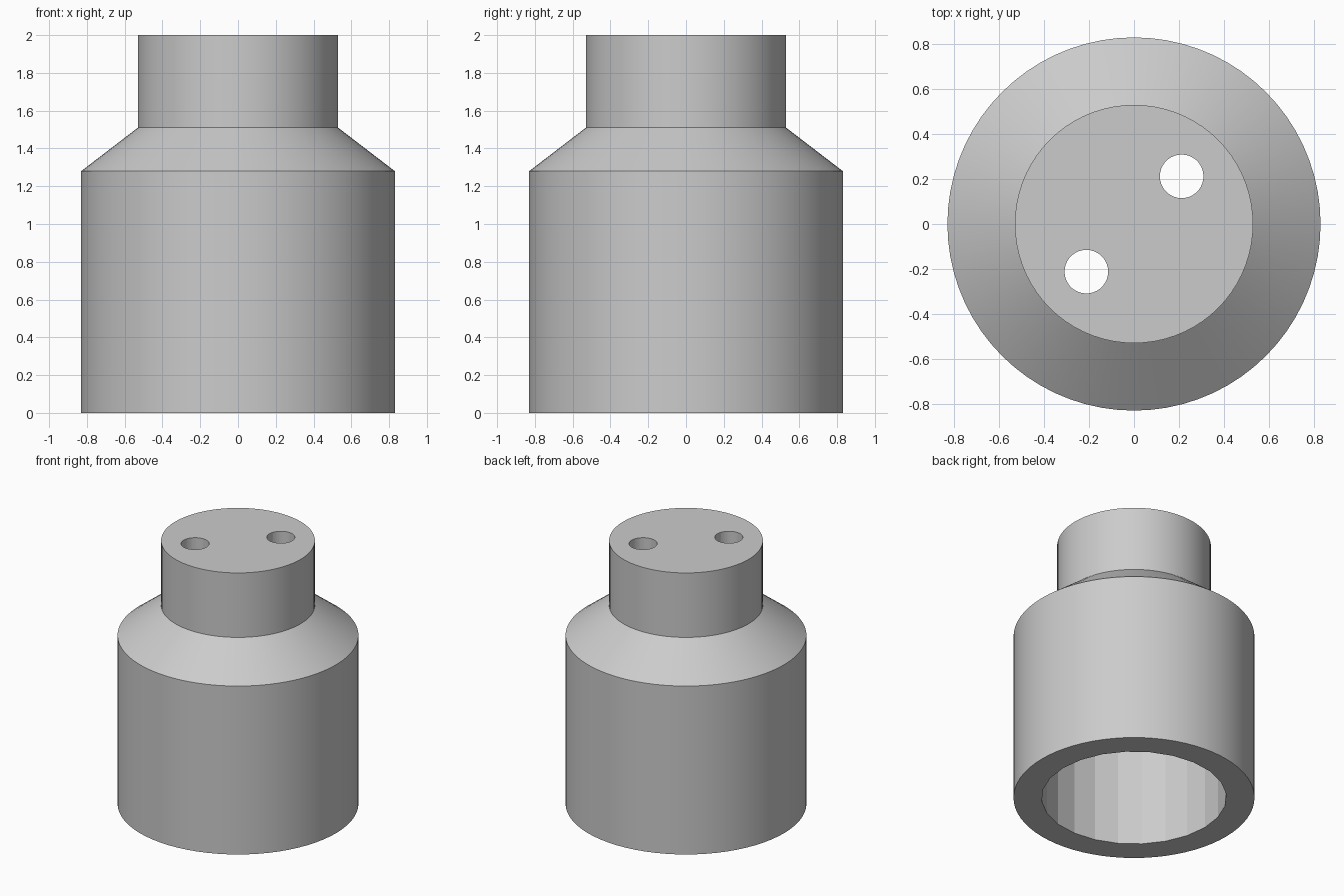
import bpy, bmesh, math
from mathutils import Matrix

if "Cube" in bpy.data.objects:
    bpy.data.objects.remove(bpy.data.objects["Cube"], do_unlink=True)

grey = bpy.data.materials.new("plain_grey")
grey.use_nodes = True
grey.diffuse_color = (0.6, 0.6, 0.6, 1)
grey.node_tree.nodes["Principled BSDF"].inputs["Base Color"].default_value = (0.6, 0.6, 0.6, 1)


def lathe(name, profile, sides, x=0, y=0):
    """Closed solid of revolution from (radius, height) points, capped at both ends."""
    bm = bmesh.new()
    rings = []
    for r, z in profile:
        ring = bmesh.ops.create_circle(bm, segments=sides, radius=r,
                                       matrix=Matrix.Translation((x, y, z)))
        rings.append(ring["verts"])
    for low, high in zip(rings, rings[1:]):
        for i in range(sides):
            j = (i + 1) % sides
            bm.faces.new((low[i], low[j], high[j], high[i]))
    bm.faces.new(rings[0])
    bm.faces.new(rings[-1])
    bmesh.ops.recalc_face_normals(bm, faces=bm.faces)
    mesh = bpy.data.meshes.new(name)
    bm.to_mesh(mesh)
    bm.free()
    mesh.materials.append(grey)
    obj = bpy.data.objects.new(name, mesh)
    bpy.context.collection.objects.link(obj)
    return obj


# Stepped body with a sloped shoulder and narrow neck
SHOULDER, NECK, TOP = 1.28, 1.51, 2.0
body = lathe("stepped_body", [(0.83, 0), (0.83, SHOULDER), (0.53, NECK), (0.53, TOP)], 72)

# Wide bore from below, and two small holes through the neck
cutters = [lathe("bore_cutter", [(0.637, -0.1), (0.637, SHOULDER)], 24)]
for side, label in ((1, "back"), (-1, "front")):
    cutters.append(lathe(label + "_hole_cutter", [(0.097, SHOULDER - 0.2), (0.097, TOP + 0.1)],
                         36, side * 0.212, side * 0.212))

bpy.context.view_layer.objects.active = body
body.select_set(True)
for cutter in cutters:
    cut = body.modifiers.new(cutter.name, "BOOLEAN")
    cut.operation = "DIFFERENCE"
    cut.solver = "EXACT"
    cut.object = cutter
    bpy.ops.object.modifier_apply(modifier=cut.name)
    bpy.data.objects.remove(cutter, do_unlink=True)

# Soft walls with crisp rims
bpy.ops.object.shade_smooth_by_angle(angle=math.radians(10))
